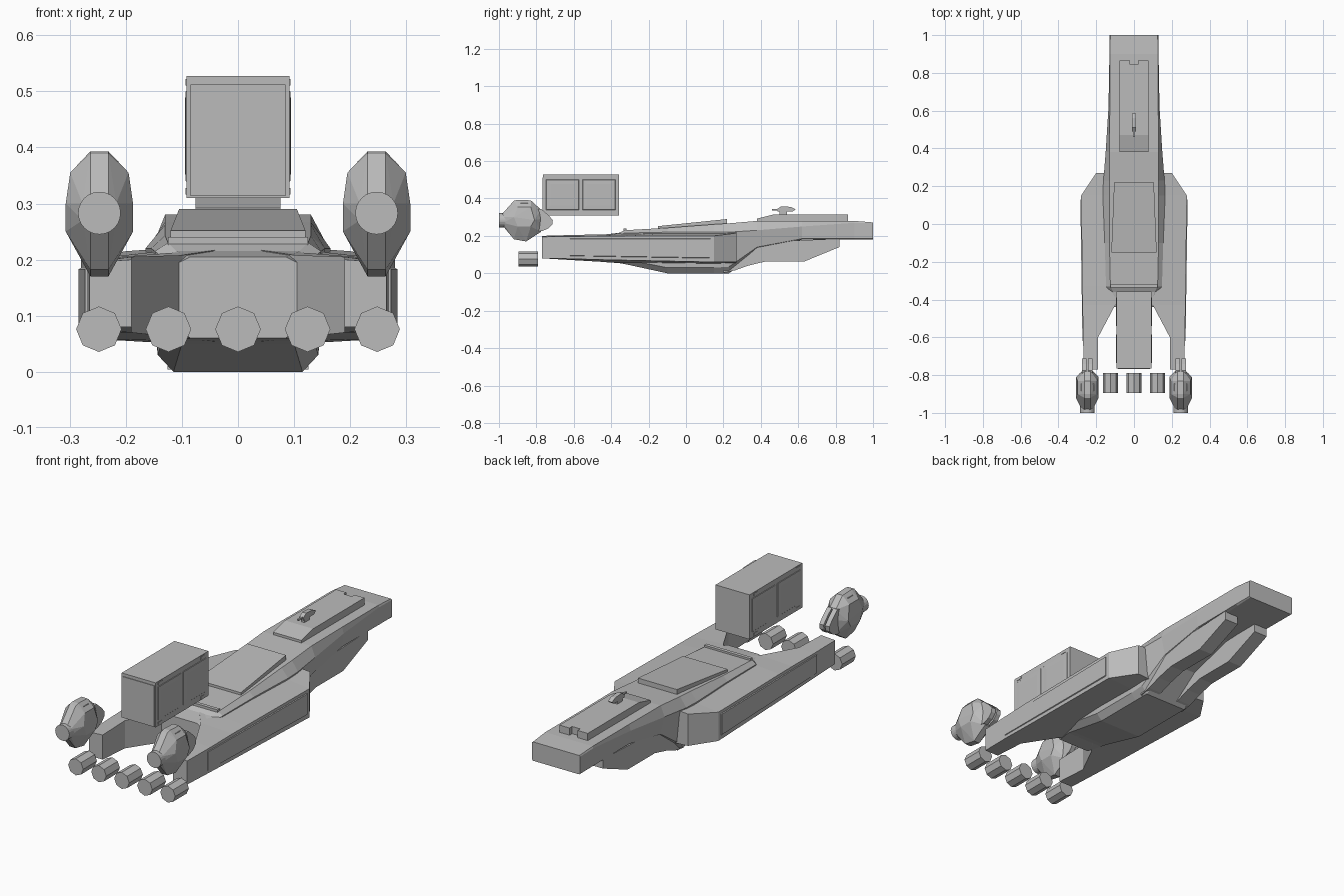
import bpy, bmesh, math
from mathutils import Matrix, Vector

mat = bpy.data.materials.new("hull_grey")
mat.diffuse_color = (0.5, 0.5, 0.5, 1)


def finish(name, bm):
    bmesh.ops.recalc_face_normals(bm, faces=bm.faces[:])
    me = bpy.data.meshes.new(name)
    bm.to_mesh(me)
    bm.free()
    me.materials.append(mat)
    ob = bpy.data.objects.new(name, me)
    bpy.context.collection.objects.link(ob)
    return ob


def loft(name, rings):
    """Skin closed rings of equal length and cap both ends."""
    bm = bmesh.new()
    rows = [[bm.verts.new(p) for p in r] for r in rings]
    n = len(rows[0])
    for a, b in zip(rows, rows[1:]):
        for i in range(n):
            j = (i + 1) % n
            bm.faces.new((a[i], a[j], b[j], b[i]))
    bm.faces.new(rows[0][::-1])
    bm.faces.new(rows[-1])
    return finish(name, bm)


def loft_y(name, sections, mirror=False, s=1):
    rings = []
    for y, pts in sections:
        ring = [(s * x, y, z) for x, z in pts]
        if mirror:
            ring += [(-x, y, z) for x, z in reversed(pts)]
        rings.append(ring)
    return loft(name, rings)


def prism_x(name, x0, x1, prof):
    """Side profile (y, z) extruded between two x values."""
    return loft(name, [[(x, y, z) for y, z in prof] for x in (x0, x1)])


def box(name, x0, x1, y0, y1, z0, z1):
    return prism_x(name, x0, x1, [(y0, z0), (y1, z0), (y1, z1), (y0, z1)])


def hull_of(name, pts):
    bm = bmesh.new()
    for p in pts:
        bm.verts.new(p)
    bmesh.ops.convex_hull(bm, input=bm.verts[:])
    return finish(name, bm)


def cyl_y(name, x, z, r, y0, y1, n, turn=0.0):
    ang = [turn + 2 * math.pi * i / n for i in range(n)]
    return loft(name, [[(x + r * math.cos(a), y, z + r * math.sin(a)) for a in ang]
                       for y in (y0, y1)])


# Central hull running from the rear deck to the long nose
loft_y("central_hull", [
    (-0.44, [(.085, .06), (.115, .085), (.115, .19), (.085, .205)]),
    (-0.36, [(.10, .055), (.13, .08), (.13, .20), (.11, .215)]),
    (-0.33, [(.10, .05), (.13, .075), (.148, .215), (.125, .23)]),
    (-0.10, [(.115, 0), (.143, .03), (.155, .22), (.13, .243)]),
    (0.15, [(.115, 0), (.143, .03), (.165, .22), (.13, .262)]),
    (0.23, [(.115, 0), (.143, .035), (.162, .22), (.13, .267)]),
    (0.38, [(.08, .11), (.13, .14), (.15, .23), (.13, .28)]),
    (0.62, [(.10, .18), (.128, .185), (.135, .25), (.128, .28)]),
    (0.90, [(.12, .18), (.13, .185), (.13, .27), (.128, .28)]),
    (1.00, [(.125, .18), (.13, .185), (.13, .268), (.125, .272)]),
], mirror=True)

# Sloped roof panel and the bar behind it
loft_y("roof_panel", [
    (-0.15, [(.12, .235), (.12, .252)]),
    (0.22, [(.105, .26), (.105, .29)]),
], mirror=True)
box("roof_rear_bar", -.125, .125, -.335, -.318, .215, .24)

# Raised nose deck with a notch in its far end
prism_x("nose_deck", -.076, .076,
        [(.38, .275), (.845, .275), (.845, .315), (.47, .315), (.38, .292)])
for s, side in ((-1, "left"), (1, "right")):
    box("nose_deck_tip_" + side, s * .022, s * .076, .84, .865, .275, .315)

# Small deck gun
box("gun_base", -.008, .008, .50, .54, .31, .335)
prism_x("gun_body", -.011, .011,
        [(.49, .33), (.57, .33), (.585, .342), (.56, .355), (.51, .358), (.49, .345)])
box("gun_barrel", -.004, .004, .46, .50, .337, .345)

for s, side in ((-1, "left"), (1, "right")):
    # Wide side hull ending in a rear prong
    loft_y("side_hull_" + side, [
        (-0.77, [(.19, .08), (.265, .08), (.265, .195), (.19, .20)]),
        (-0.60, [(.19, .07), (.27, .077), (.27, .197), (.19, .205)]),
        (-0.43, [(.10, .06), (.272, .072), (.272, .20), (.10, .208)]),
        (-0.33, [(.02, .052), (.273, .07), (.273, .20), (.02, .22)]),
        (0.15, [(.02, .045), (.28, .06), (.28, .20), (.02, .228)]),
        (0.27, [(.02, .05), (.20, .06), (.20, .215), (.02, .228)]),
    ], s=s)
    loft_y("side_plate_" + side, [
        (-0.62, [(.26, .088), (.273, .095), (.273, .183), (.26, .19)]),
        (0.13, [(.27, .075), (.284, .083), (.284, .183), (.27, .19)]),
    ], s=s)

    # Fork under the nose
    prism_x("nose_fork_" + side, s * .052, s * .126,
            [(.20, .004), (.26, .015), (.33, .04), (.42, .062), (.63, .062),
             (.82, .14), (.82, .185), (.20, .16)])

    # Turret pod: a thin octagonal ridge with bulging cheeks
    cx = s * .247
    ridge = [(-.985, .315), (-.92, .388), (-.90, .393), (-.83, .39), (-.775, .34),
             (-.775, .222), (-.855, .17), (-.92, .182), (-.985, .26)]
    cheek = [(-.92, .30), (-.90, .355), (-.83, .355), (-.81, .285), (-.83, .25),
             (-.90, .25)]
    pts = []
    for t in (-1, 1):
        pts += [(cx + t * .016, y, z) for y, z in ridge]
        pts += [(cx + t * .03, y, z) for y, z in ((-.98, .30), (-.98, .27), (-.78, .29))]
        pts += [(cx + t * (.052 if z > .35 else .06), y, z) for y, z in cheek]
    hull_of("pod_body_" + side, pts)
    # Twin lobes at the pod's inner end, shoulder block and round nozzle
    for k, t in enumerate((-1, 1)):
        prism_x("pod_lobe_%s_%d" % (side, k), cx + t * .004, cx + t * .027,
                [(-.81, .34), (-.775, .345), (-.74, .315), (-.712, .285),
                 (-.715, .262), (-.735, .24), (-.77, .225), (-.81, .23)])
    box("pod_shoulder_" + side, cx - .034, cx + .034, -.885, -.845, .34, .376)
    cyl_y("pod_nozzle_" + side, cx, .283, .038, -1.0, -.965, 24)

# Cargo container with framed sides and an end plate
box("container", -.0915, .0915, -.765, -.358, .31, .527)
box("container_end_plate", -.085, .085, -.768, -.76, .313, .512)
for s, side in ((-1, "left"), (1, "right")):
    for k, (y0, y1) in enumerate(((-.75, -.57), (-.555, -.375))):
        ym, zm = (y0 + y1) / 2, .42
        # Shallow pyramid-cut panel
        loft("container_panel_%s_%d" % (side, k), [
            [(s * x, ym + dy * e, zm + dz * e)
             for dy, dz in ((-.09, -.083), (.09, -.083), (.09, .083), (-.09, .083))]
            for x, e in ((.09, 1), (.0935, .96), (.0945, .7))])
    for k, (y, z) in enumerate(((-.73, .322), (-.405, .322), (-.73, .516), (-.405, .516))):
        box("container_clamp_%s_%d" % (side, k), s * .09, s * .0935,
            y - .015, y + .015, z - .006, z + .006)

# Row of five octagonal engines
for i in range(5):
    cyl_y("engine_%d" % (i + 1), -.248 + .124 * i, .076, .0405, -.895, -.79, 8)
